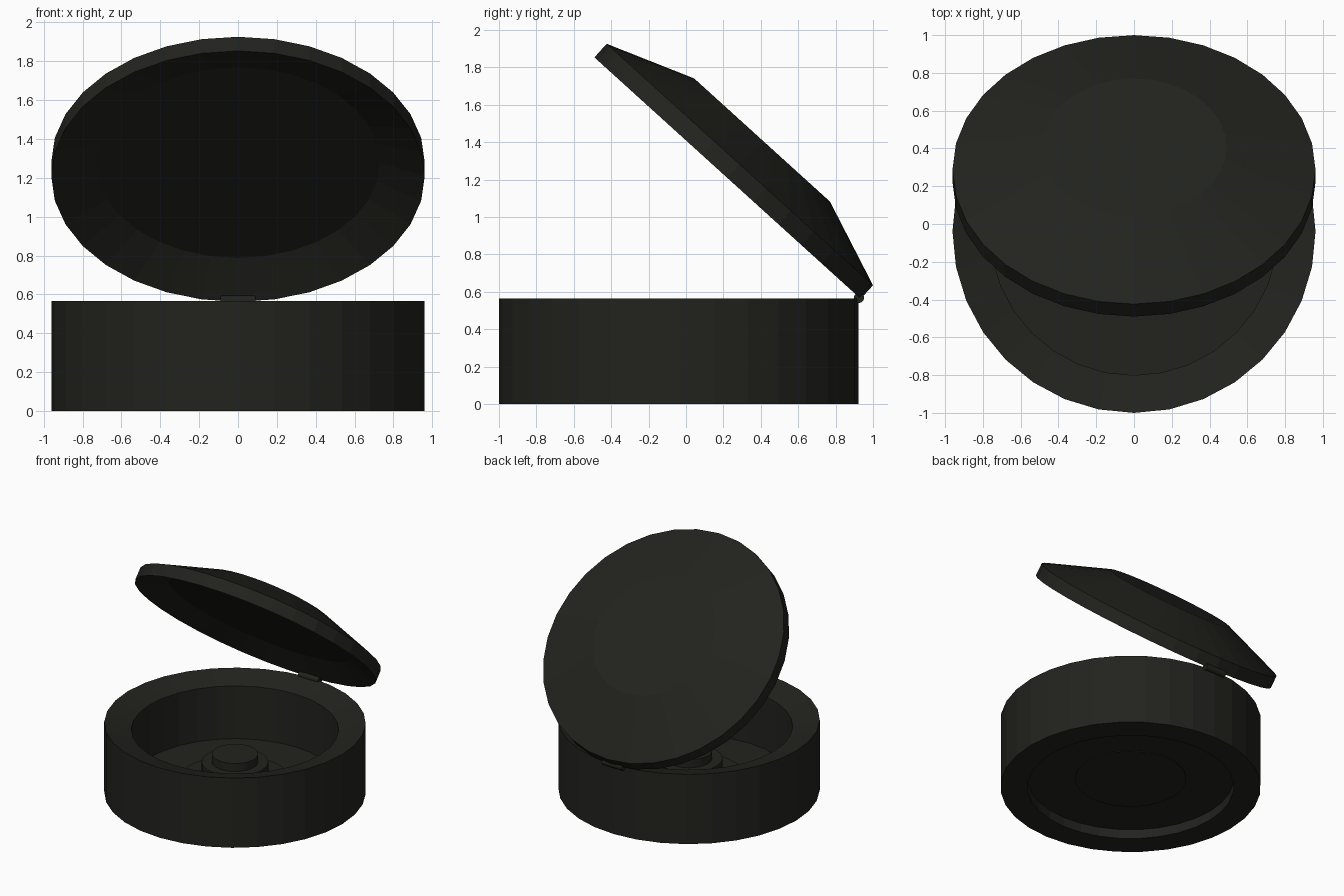
import bpy, bmesh, math
from mathutils import Matrix, Vector

if "Cube" in bpy.data.objects:
    bpy.data.objects.remove(bpy.data.objects["Cube"])

SIDES = 32
CY = -0.039           # centre of the round body in y
HINGE = Vector((0, 0.931, 0.565))
OPEN = math.radians(42.2)

mat = bpy.data.materials.new("dark_plastic")
mat.diffuse_color = (0.016, 0.016, 0.013, 1)
mat.use_nodes = True
mat.node_tree.nodes["Principled BSDF"].inputs["Base Color"].default_value = mat.diffuse_color


def lathe(name, profile, matrix, closed=False, smooth=0):
    """Revolve (radius, height) points around z; radius 0 becomes a pole.
    The first `smooth` bands are smooth shaded."""
    bm = bmesh.new()
    rings = []
    for r, z in profile:
        if r == 0:
            rings.append([bm.verts.new((0, 0, z))] * SIDES)
        else:
            rings.append([bm.verts.new((r * math.cos(2 * math.pi * i / SIDES),
                                        r * math.sin(2 * math.pi * i / SIDES), z))
                          for i in range(SIDES)])
    pairs = list(zip(rings, rings[1:]))
    if closed:
        pairs.append((rings[-1], rings[0]))
    for k, (a, b) in enumerate(pairs):
        for i in range(SIDES):
            j = (i + 1) % SIDES
            quad = list(dict.fromkeys((a[i], a[j], b[j], b[i])))
            bm.faces.new(quad).smooth = k < smooth
    bmesh.ops.recalc_face_normals(bm, faces=bm.faces)
    mesh = bpy.data.meshes.new(name)
    bm.to_mesh(mesh)
    bm.free()
    mesh.materials.append(mat)
    ob = bpy.data.objects.new(name, mesh)
    ob.matrix_world = matrix
    bpy.context.collection.objects.link(ob)
    return ob


body = Matrix.Translation((0, CY, 0))

# base wall: sloped rim inside, open through the middle
lathe("base_wall", [(0.961, 0), (0.961, 0.565), (0.762, 0.51), (0.762, 0)],
      body, closed=True)

# floor plate, recessed underneath, with a slightly proud inner disc
lathe("base_floor", [(0, 0.069), (0.41, 0.069), (0.41, 0.075), (0.762, 0.075),
                     (0.762, 0.082), (0.41, 0.082), (0.41, 0.11), (0, 0.11)], body)

# stepped hub in the middle of the well
lathe("centre_hub", [(0.245, 0.09), (0.245, 0.25), (0.17, 0.25),
                     (0.17, 0.315), (0, 0.315)], body)

# lid: built flat around its axis, then swung open about the hinge
swing = (Matrix.Translation(HINGE) @ Matrix.Rotation(-OPEN, 4, 'X')
         @ Matrix.Translation((0, -0.957, 0)))
lathe("lid", [(0, 0.095), (0.73, 0.095), (0.961, 0), (0.961, 0.098),
              (0.49, 0.275), (0, 0.275)], swing)

# hinge pin
pin = Matrix.Translation((-0.09, 0.925, 0.568)) @ Matrix.Rotation(math.pi / 2, 4, 'Y')
lathe("hinge_pin", [(0, 0), (0.027, 0), (0.027, 0.18), (0, 0.18)], pin)
